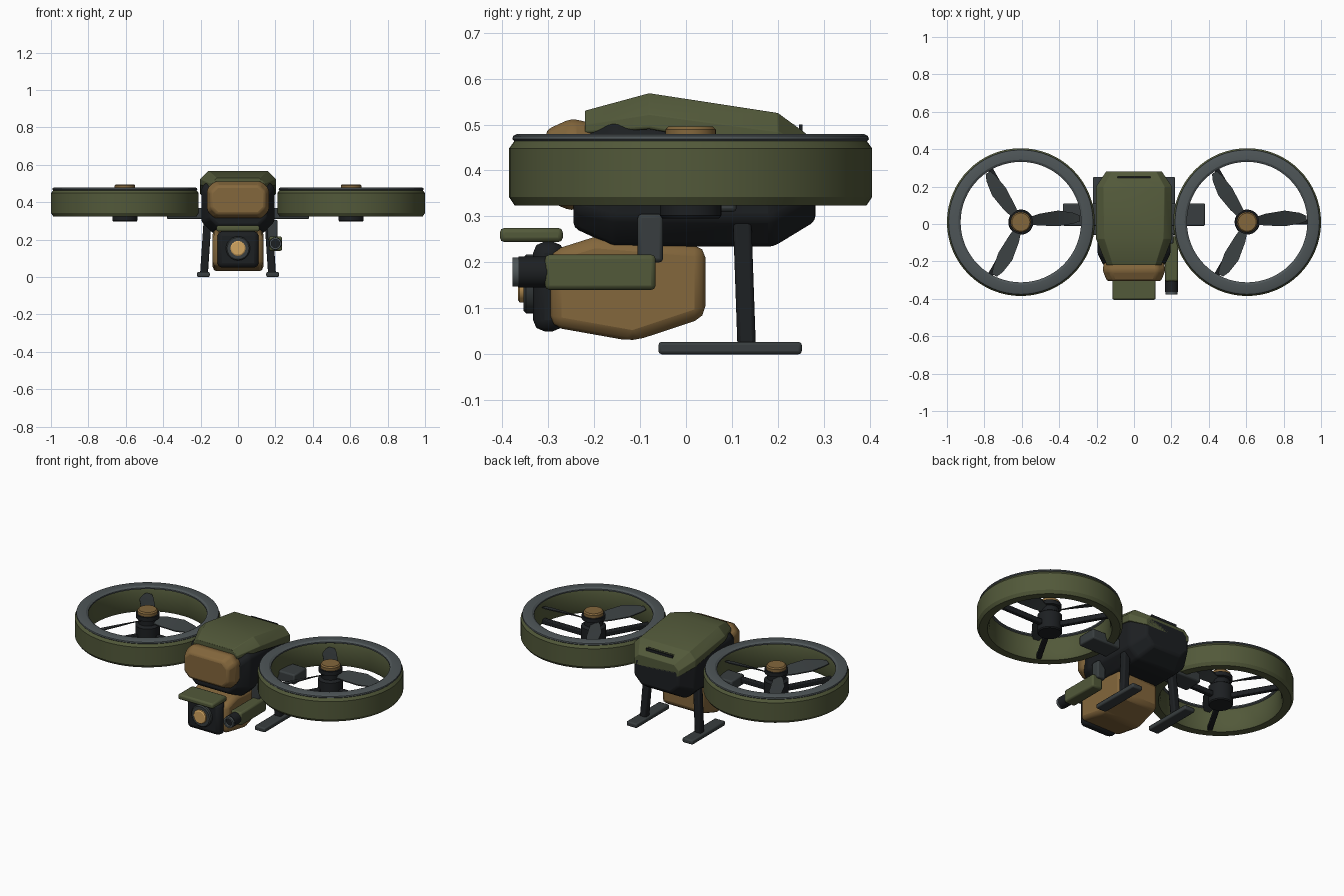
import bpy, bmesh, math
from mathutils import Vector, Matrix

if "Cube" in bpy.data.objects:
    bpy.data.objects.remove(bpy.data.objects["Cube"])

def mat(name, r, g, b):
    m = bpy.data.materials.new(name)
    m.diffuse_color = (r, g, b, 1)
    m.use_nodes = True
    m.node_tree.nodes["Principled BSDF"].inputs["Base Color"].default_value = m.diffuse_color
    return m

OLIVE = mat("olive", .085, .10, .042)
TAN = mat("tan", .23, .135, .045)
BLACK = mat("black", .012, .014, .016)
GREY = mat("grey", .04, .048, .05)
TRIM = mat("trim", .075, .09, .095)
AMBER = mat("amber", .65, .38, .12)

def finish(name, bm, material, bevel=0, segs=2):
    bmesh.ops.remove_doubles(bm, verts=bm.verts, dist=1e-5)
    bmesh.ops.recalc_face_normals(bm, faces=bm.faces)
    me = bpy.data.meshes.new(name)
    bm.to_mesh(me)
    bm.free()
    me.materials.append(material)
    ob = bpy.data.objects.new(name, me)
    bpy.context.collection.objects.link(ob)
    if bevel:
        b = ob.modifiers.new("bevel", 'BEVEL')
        b.width, b.segments, b.limit_method = bevel, segs, 'ANGLE'
        b.angle_limit = math.radians(25)
    bpy.ops.object.select_all(action='DESELECT')
    ob.select_set(True)
    bpy.context.view_layer.objects.active = ob
    bpy.ops.object.shade_smooth_by_angle(angle=math.radians(28))
    return ob

def bridge(bm, rings, closed=False):
    """Skin a list of equal-length vertex rings."""
    vs = [[bm.verts.new(p) for p in r] for r in rings]
    n = len(vs[0])
    pairs = list(zip(vs, vs[1:])) + ([(vs[-1], vs[0])] if closed else [])
    for a, b in pairs:
        for i in range(n):
            j = (i + 1) % n
            bm.faces.new((a[i], a[j], b[j], b[i]))
    if not closed:
        bm.faces.new(vs[0][::-1])
        bm.faces.new(vs[-1])

def box(name, x, y, z, material, bevel=.008):
    bm = bmesh.new()
    bridge(bm, [[(x[0], y[0], k), (x[1], y[0], k), (x[1], y[1], k), (x[0], y[1], k)] for k in z])
    return finish(name, bm, material, bevel)

def loft(name, sections, material, bevel):
    """Chamfered sections along y: (y, bottom, top, half width, bottom chamfer, top chamfer)."""
    rings = []
    for y, b, t, w, cb, ct in sections:
        half = [(w - cb, b), (w, b + cb), (w, t - ct), (w - ct, t)]
        rings.append([(x, y, z) for x, z in half] + [(-x, y, z) for x, z in half[::-1]])
    bm = bmesh.new()
    bridge(bm, rings)
    return finish(name, bm, material, bevel)

def revolve(name, profile, centre, material, ring=False, forward=False, n=64):
    """Turn an (r, height) profile about z, or about -y if forward."""
    c = Vector(centre)
    rings = []
    for r, h in profile:
        pts = []
        for i in range(n):
            a = 2 * math.pi * i / n
            u, v = r * math.cos(a), r * math.sin(a)
            pts.append(c + Vector((u, -h, v) if forward else (u, v, h)))
        rings.append(pts)
    bm = bmesh.new()
    bridge(bm, rings, ring)
    return finish(name, bm, material)

# Fuselage: lower hull, upper shell, nose
loft("lower_hull", [(-.245, .275, .47, .15, .04, .03), (-.16, .236, .51, .195, .06, .03),
                    (.19, .234, .5, .195, .06, .03), (.282, .29, .46, .145, .05, .03)], BLACK, .012)
loft("upper_shell", [(-.22, .48, .53, .145, .004, .03), (-.08, .49, .568, .203, .004, .045),
                     (.2, .44, .525, .203, .004, .04), (.282, .40, .465, .148, .004, .03)], OLIVE, .01)
loft("nose", [(-.19, .33, .5, .16, .04, .04), (-.25, .312, .513, .167, .04, .04),
              (-.305, .335, .488, .145, .035, .035)], TAN, .012)
for i, y in enumerate((.232, .25)):
    box(f"rear_vent_{i}", (-.088, .088), (y - .004, y + .004), (.47, .50), BLACK, 0)

# Gimbal pod under the body
side = [(-.295, .06), (-.115, .028), (.042, .08), (.042, .235), (-.2, .255), (-.295, .225)]
bm = bmesh.new()
bridge(bm, [[(x, y, z) for y, z in side] for x in (-.135, .135)])
finish("sensor_pod", bm, TAN, .024)
box("pod_mount", (-.09, .09), (-.16, .0), (.2, .26), GREY)
box("sensor_face", (-.11, .11), (-.333, -.265), (.05, .245), BLACK, .025)
box("sensor_visor", (-.116, .116), (-.405, -.268), (.244, .275), OLIVE, .01)
LC = (0, 0, .153)
revolve("lens_housing", [(0, .3), (.064, .3), (.064, .348), (.058, .354), (0, .354)], LC, GREY, forward=True, n=40)
revolve("lens_glass", [(0, .34), (.04, .34), (.04, .362), (.034, .366), (0, .366)], LC, AMBER, forward=True, n=40)

# Side launcher on the right
box("launcher_body", (.166, .236), (-.307, -.066), (.14, .217), OLIVE, .01)
box("launcher_bracket", (.158, .212), (-.105, -.05), (.2, .305), GREY)
revolve("launcher_barrel", [(0, .29), (.034, .29), (.034, .364), (0, .364)], (.2, 0, .179), BLACK, forward=True, n=32)
revolve("launcher_muzzle", [(.022, .34), (.032, .34), (.032, .378), (.022, .378)], (.2, 0, .179), TRIM,
        ring=True, forward=True, n=32)

# Landing gear
for s, tag in ((-1, "left"), (1, "right")):
    box(f"{tag}_skid", (s * .185 - .034, s * .185 + .034), (-.06, .252), (0, .027), GREY, .007)
    bm = bmesh.new()
    bridge(bm, [[(s * x + dx * .021, y + dy * .02, z) for dx, dy in ((-1, -1), (1, -1), (1, 1), (-1, 1))]
                for x, y, z in ((.182, .132, .015), (.163, .122, .3))])
    finish(f"{tag}_leg", bm, BLACK, .008)

# Ducted rotors
def blade(name, c, ang):
    """Twisted tapered blade; stations are (radius, trailing y, leading y, pitch)."""
    m = Matrix.Translation(c) @ Matrix.Rotation(ang, 4, 'Z')
    rings = []
    for r, y0, y1, p in ((.03, -.012, .022, 30), (.1, -.018, .045, 28), (.2, -.022, .062, 22),
                         (.28, -.008, .05, 16), (.317, .005, .034, 13)):
        t = math.tan(math.radians(p))
        rings.append([m @ Vector((r, y, y * t + d)) for y, d in ((y0, -.003), (y1, -.003), (y1, .003), (y0, .003))])
    bm = bmesh.new()
    bridge(bm, rings)
    finish(name, bm, GREY)

for s, tag in ((-1, "left"), (1, "right")):
    c = Vector((s * .605, .01, 0))
    revolve(f"{tag}_duct", [(.383, .324), (.395, .342), (.395, .448), (.382, .466), (.332, .466),
                            (.325, .44), (.328, .35), (.338, .324)], c, OLIVE, ring=True)
    revolve(f"{tag}_duct_lip", [(.382, .462), (.388, .468), (.386, .475), (.378, .479), (.334, .479),
                                (.322, .472), (.322, .464), (.33, .46)], c, TRIM, ring=True)
    revolve(f"{tag}_motor", [(0, .296), (.062, .296), (.067, .302), (.067, .405), (.058, .412),
                             (.05, .415), (.05, .445), (.064, .448), (.064, .472), (0, .472)], c, BLACK, n=40)
    revolve(f"{tag}_motor_cap", [(0, .465), (.055, .465), (.055, .489), (.048, .496), (0, .496)], c, TAN, n=40)
    for i in range(3):
        a = i * 2 * math.pi / 3
        blade(f"{tag}_blade_{i}", c + Vector((0, 0, .432)), a)
        strut = box(f"{tag}_strut_{i}", (.05, .345), (-.014, .014), (.328, .358), BLACK, .005)
        strut.matrix_world = Matrix.Translation(c) @ Matrix.Rotation(a, 4, 'Z')
    # Arm joining duct to body
    box(f"{tag}_arm", sorted((s * .15, s * .38)), (-.01, .11), (.31, .37), GREY, .008)
